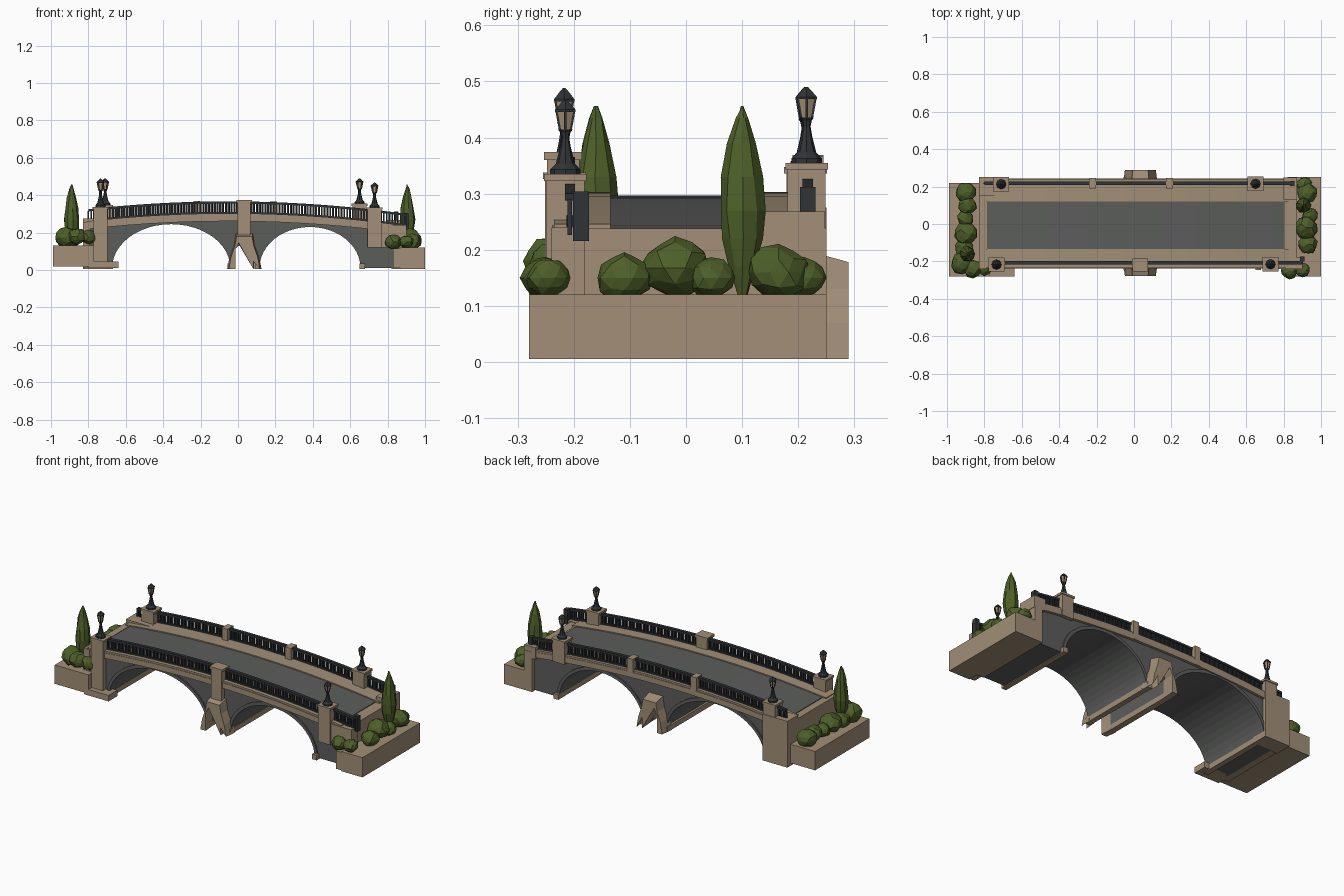
import bpy, bmesh, math, random
from mathutils import Vector, Matrix

if "Cube" in bpy.data.objects:
    bpy.data.objects.remove(bpy.data.objects["Cube"])
random.seed(4)

def mat(name, c):
    m = bpy.data.materials.new(name)
    m.diffuse_color = (*c, 1)
    m.use_nodes = True
    m.node_tree.nodes["Principled BSDF"].inputs["Base Color"].default_value = m.diffuse_color
    return m

STONE = mat("tan stone", (.36, .275, .185))
GREY = mat("grey masonry", (.105, .11, .105))
IRON = mat("dark iron", (.03, .033, .037))
LEAF = mat("leaf green", (.075, .115, .022))
GLASS = mat("lamp glass", (.42, .31, .19))

def finish(name, bm, *mats):
    bmesh.ops.recalc_face_normals(bm, faces=bm.faces)
    me = bpy.data.meshes.new(name)
    bm.to_mesh(me)
    bm.free()
    for m in mats:
        me.materials.append(m)
    ob = bpy.data.objects.new(name, me)
    bpy.context.collection.objects.link(ob)
    return ob

def add_box(bm, x0, x1, y0, y1, z0, z1):
    m = Matrix.Translation(((x0+x1)/2, (y0+y1)/2, (z0+z1)/2)) @ Matrix.Diagonal((x1-x0, y1-y0, z1-z0, 1))
    bmesh.ops.create_cube(bm, size=1, matrix=m)

def box(name, m, *dims):
    bm = bmesh.new()
    add_box(bm, *dims)
    return finish(name, bm, m)

def prism(name, m, pts, y0, y1):
    """xz outline extruded along y"""
    bm = bmesh.new()
    f = bm.faces.new([bm.verts.new((x, y0, z)) for x, z in pts])
    r = bmesh.ops.extrude_face_region(bm, geom=[f])
    bmesh.ops.translate(bm, vec=(0, y1-y0, 0), verts=[v for v in r['geom'] if isinstance(v, bmesh.types.BMVert)])
    return finish(name, bm, m)

def lathe(bm, cx, cy, prof, n, mi=0):
    rings = [[bm.verts.new((cx+r*math.cos(2*math.pi*i/n), cy+r*math.sin(2*math.pi*i/n), z))
              for i in range(n)] for r, z in prof]
    for a, b in zip(rings, rings[1:]):
        for i in range(n):
            bm.faces.new((a[i], a[(i+1) % n], b[(i+1) % n], b[i])).material_index = mi
    for r in (rings[0], rings[-1]):
        bm.faces.new(r).material_index = mi

def dz(x):  # deck height along the gentle hump
    return .293 - .06*((x+.05)/.9)**2

def strip(name, m, x0, x1, y0, y1, lo, hi, n=24):
    xs = [x0+(x1-x0)*i/n for i in range(n+1)]
    return prism(name, m, [(x, dz(x)+lo) for x in xs] + [(x, dz(x)+hi) for x in reversed(xs)], y0, y1)

def arch(cx, a, h, n=24):
    return [(cx-a*math.cos(math.pi*i/n), .01+(h-.01)*math.sin(math.pi*i/n)) for i in range(n+1)]

# grey body with two vaults and a tunnel through the middle pier
ARCHES = [(-.357, .316, .245), (.385, .27, .23)]
left, right = (arch(*a) for a in ARCHES)
top = [(.84-1.64*i/20, dz(.84-1.64*i/20)-.02) for i in range(21)]
prism("bridge_body", GREY, [(-.8, .01)] + left + [(-.02, .01), (-.02, .11), (.035, .155), (.09, .11), (.09, .01)]
      + right + [(.84, .01)] + top, -.222, .228)

# slightly raised arch rings
for i, (cx, a, h) in enumerate(ARCHES):
    for s, y in (("front", -.229), ("back", .222)):
        prism(f"arch_ring_{s}_{i}", GREY, arch(cx, a, h) + arch(cx, a+.018, h+.02)[::-1], y, y+.013)

# deck, road, sidewalks
strip("deck_slab", STONE, -.83, .86, -.238, .243, -.032, 0)
strip("road", GREY, -.785, .805, -.135, .12, -.001, .004)
strip("sidewalk_front", STONE, -.81, .83, -.235, -.135, -.001, .01)
strip("sidewalk_back", STONE, -.81, .83, .12, .24, -.001, .01)

# end walls and corner blocks
box("left_end_wall", STONE, -.83, -.79, -.24, .25, .01, .255)
box("right_end_wall", STONE, .82, .87, -.22, .25, .005, .238)
box("right_back_corner", STONE, .80, .872, .13, .248, .2, .268)
box("right_front_wall", STONE, .69, .90, -.24, -.18, .12, .24)
box("left_back_abutment", STONE, -.83, -.67, .15, .25, .005, .275)
box("left_front_plinth", STONE, -.80, -.64, -.28, -.2, .01, .045)

# plinths along the vault feet
for i, (x0, x1) in enumerate([(-.70, -.668), (-.055, -.02), (.09, .12), (.65, .68)]):
    box(f"vault_foot_{i}", STONE, x0, x1, -.245, .25, .005, .035)

# middle pier cutwaters with arched opening, and front pilaster
outer = [(-.058, .005), (-.045, .07), (-.022, .13), (-.012, .2)]
inner = [(-.02, .005), (-.02, .11), (.0, .145), (.035, .16)]
mx = lambda p: [(.068-x, z) for x, z in reversed(p)]
pier = outer + mx(outer) + mx(inner) + inner[-2::-1]
for s, y0, y1 in (("front", -.278, -.21), ("back", .21, .29)):
    ob = prism(f"cutwater_{s}", STONE, pier, y0, y1)
    yo = y0 if s == "front" else y1
    for v in ob.data.vertices:   # slope the cap and narrow the nose
        if abs(v.co.y-yo) < .001:
            v.co.x = .034 + (v.co.x-.034)*.9
            if v.co.z > .19:
                v.co.z = .178
box("front_pilaster", STONE, -.002, .068, -.248, -.19, .15, .36)
box("front_pilaster_cap", STONE, -.008, .074, -.253, -.185, .36, .374)

# small rail pedestals at the back
for i, x in enumerate((-.22, .19)):
    box(f"back_pedestal_{i}", STONE, x-.018, x+.018, .19, .245, dz(x)-.03, dz(x)+.078)

# lamp pedestals and lamps
def lamp(tag, x, y, z0, zp, h):
    box(f"lamp_pedestal_{tag}", STONE, x-.038, x+.038, y-.034, y+.034, z0, zp-.012)
    box(f"lamp_pedestal_cap_{tag}", STONE, x-.043, x+.043, y-.038, y+.038, zp-.012, zp)
    bm = bmesh.new()
    p = lambda rows: [(r, zp+t*h) for r, t in rows]
    lathe(bm, x, y, p([(.027, 0), (.027, .06), (.017, .14), (.010, .35), (.007, .48), (.009, .56), (.013, .6)]), 8)
    lathe(bm, x, y, p([(.011, .6), (.018, .84)]), 6, 1)
    lathe(bm, x, y, p([(.021, .84), (.021, .87), (.009, .96), (.003, 1)]), 6)
    for k in range(6):  # lantern corner bars
        a = k*math.pi/3
        d = Vector((math.cos(a), math.sin(a), 0))
        b = bmesh.ops.create_cube(bm, size=1, matrix=Matrix.Translation((x, y, zp+.72*h)) @ Matrix.Diagonal((.004, .004, .25*h, 1)))
        for v in b['verts']:
            v.co += d*(.018 if v.co.z > zp+.72*h else .011)
    finish(f"lamp_{tag}", bm, IRON, GLASS)

lamp("front_left", -.735, -.217, .01, .338, .15)
lamp("back_left", -.71, .213, .2, .348, .142)
lamp("front_right", .73, -.215, .12, .335, .132)
lamp("back_right", .65, .215, .22, .355, .135)

# iron railings: rails plus close balusters
def railing(tag, x0, x1, y):
    strip(f"top_rail_{tag}", IRON, x0, x1, y-.009, y+.009, .062, .074)
    strip(f"bottom_rail_{tag}", IRON, x0, x1, y-.006, y+.006, .008, .018)
    bm = bmesh.new()
    n = int((x1-x0)/.015)
    for i in range(n+1):
        x = x0+(x1-x0)*i/n
        add_box(bm, x-.0042, x+.0042, y-.004, y+.004, dz(x), dz(x)+.064)
    finish(f"balusters_{tag}", bm, IRON)

railing("front", -.70, .90, -.207)
railing("back", -.80, .84, .217)
for i, (x, y) in enumerate([(.90, -.187), (.845, .217)]):
    box(f"rail_end_post_{i}", IRON, x-.012, x+.012, y-.014, y+.014, dz(x)-.01, dz(x)+.078)

# planters
box("left_planter", STONE, -.988, -.825, -.28, .22, .02, .13)
box("left_planter_front", STONE, -.84, -.77, -.28, -.23, .02, .13)
box("right_planter", STONE, .865, 1.0, -.28, .25, .005, .12)
box("right_planter_front", STONE, .83, .88, -.28, -.2, .01, .115)

# bushes: faceted lumpy balls
bushes = [(-.90, .17, .165, .055), (-.89, .10, .165, .05), (-.90, .03, .16, .045), (-.90, -.05, .17, .06),
          (-.91, -.13, .16, .05), (-.92, -.21, .175, .06), (-.86, -.24, .18, .05), (-.80, -.235, .175, .042),
          (.93, -.11, .15, .05), (.92, -.02, .168, .06), (.94, .045, .15, .042), (.925, .165, .16, .056),
          (.91, .21, .15, .04), (.83, -.25, .15, .045), (.90, -.245, .15, .04)]
for i, (x, y, z, r) in enumerate(bushes):
    bm = bmesh.new()
    bmesh.ops.create_icosphere(bm, subdivisions=2, radius=r)
    for v in bm.verts:
        v.co *= random.uniform(.9, 1.08)
        v.co.z *= .88
        v.co += Vector((x, y, z))
    finish(f"bush_{i}", bm, LEAF)

# cypress trees
for tag, x, y in (("left", -.89, -.16), ("right", .905, .1)):
    bm = bmesh.new()
    lathe(bm, x, y, [(.006, .11), (.024, .17), (.038, .22), (.041, .27), (.036, .33), (.025, .39), (.011, .435), (.002, .456)], 9)
    for v in bm.verts:
        v.co.x += random.uniform(-.003, .003)
        v.co.y += random.uniform(-.003, .003)
    finish(f"cypress_{tag}", bm, LEAF)
